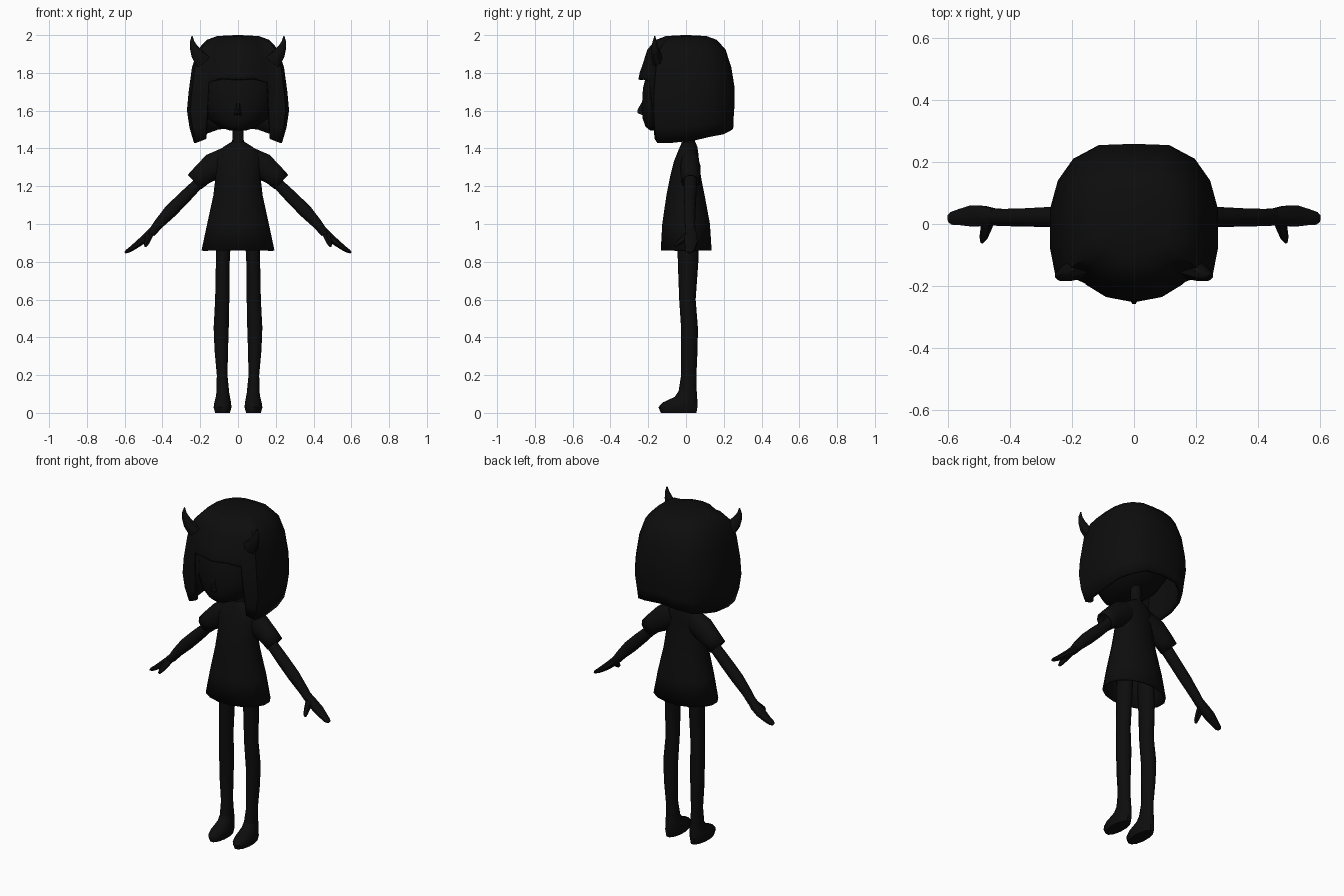
import bpy, bmesh, math
from mathutils import Vector

black = bpy.data.materials.new("black")
black.diffuse_color = (0.004, 0.004, 0.004, 1)


def skin(name, rings, mirror=False, cap_start=True, cap_end=True, thick=0):
    """Join a list of closed point rings into one mesh object."""
    bm = bmesh.new()
    loops = [[bm.verts.new(p) for p in ring] for ring in rings]
    n = len(loops[0])
    for a, b in zip(loops, loops[1:]):
        for i in range(n):
            j = (i + 1) % n
            bm.faces.new((a[i], a[j], b[j], b[i]))
    if cap_start:
        bm.faces.new(loops[0][::-1])
    if cap_end:
        bm.faces.new(loops[-1])
    bmesh.ops.recalc_face_normals(bm, faces=bm.faces)
    me = bpy.data.meshes.new(name)
    bm.to_mesh(me)
    bm.free()
    ob = bpy.data.objects.new(name, me)
    bpy.context.collection.objects.link(ob)
    me.materials.append(black)
    if mirror:
        ob.modifiers.new("mirror", 'MIRROR').use_mirror_merge = False
    if thick:
        m = ob.modifiers.new("thickness", 'SOLIDIFY')
        m.thickness = thick
        m.offset = -1
    return ob


def ellipse(c, u, v, n):
    return [c + u * math.cos(t) + v * math.sin(t)
            for t in (2 * math.pi * (i + .5) / n for i in range(n))]


def stack(name, rows, n, **kw):
    """Horizontal ellipses; row = z, x_min, x_max, y_min, y_max."""
    k = 1 / math.cos(math.pi / n) ** .5
    rings = [ellipse(Vector(((a + b) / 2, (c + d) / 2, z)),
                     Vector(((b - a) / 2 * k, 0, 0)), Vector((0, (d - c) / 2 * k, 0)), n)
             for z, a, b, c, d in rows]
    return skin(name, rings, **kw)


def tube(name, path, n, **kw):
    """Ellipses across a path; point = x, y, z, radius in plane, radius in y."""
    pts = [Vector(p[:3]) for p in path]
    rings = []
    for i, p in enumerate(path):
        t = (pts[min(i + 1, len(pts) - 1)] - pts[max(i - 1, 0)]).normalized()
        u = Vector((0, 1, 0)).cross(t).normalized()
        rings.append(ellipse(pts[i], u * p[3], t.cross(u) * p[4], n))
    return skin(name, rings, **kw)


# Legs and feet
stack("leg", [(.95, .035, .115, -.045, .065), (.8, .043, .118, -.042, .064),
              (.6, .045, .122, -.035, .05), (.45, .048, .13, -.025, .062),
              (.33, .052, .125, -.025, .06), (.2, .055, .113, -.025, .054),
              (.1, .045, .115, -.04, .056)], 10, mirror=True)
stack("foot", [(.13, .05, .112, -.03, .056), (.085, .042, .118, -.06, .06),
               (.055, .036, .126, -.125, .062), (.03, .034, .13, -.148, .062),
               (.0, .042, .122, -.135, .057)], 12, mirror=True)

# Flared dress with open hem
stack("dress", [(.86, -.195, .195, -.135, .137), (1.0, -.165, .165, -.127, .128),
                (1.15, -.132, .132, -.105, .1), (1.25, -.12, .12, -.085, .08),
                (1.33, -.125, .125, -.065, .07), (1.38, -.115, .115, -.045, .065),
                (1.41, -.075, .075, -.032, .06), (1.435, -.035, .035, -.022, .05)],
      16, cap_start=False, thick=.01)

# Sleeves and arms
tube("sleeve", [(.06, .02, 1.34, .07, .045), (.13, .022, 1.305, .075, .055),
                (.19, .024, 1.26, .06, .052), (.23, .024, 1.222, .055, .05)],
     10, mirror=True, cap_end=False, thick=.008)
tube("arm", [(.15, .023, 1.29, .03, .036), (.215, .023, 1.21, .032, .037),
             (.29, .022, 1.135, .037, .034), (.36, .021, 1.065, .038, .031),
             (.42, .021, 1.0, .029, .03), (.46, .023, .95, .023, .029)], 8, mirror=True)

# Hands: flat palm tapering to the fingers, with a thumb
tube("hand", [(.45, .023, .965, .023, .029), (.485, .026, .93, .023, .035),
              (.52, .026, .902, .02, .037), (.56, .022, .872, .015, .028),
              (.587, .018, .855, .011, .022), (.598, .017, .849, .005, .012)], 8, mirror=True)
tube("thumb", [(.47, .01, .94, .022, .02), (.478, -.02, .915, .017, .018),
               (.485, -.045, .895, .013, .013), (.49, -.057, .882, .006, .008)], 6, mirror=True)

# Neck and head
stack("neck", [(1.4, -.045, .045, -.02, .055), (1.45, -.03, .03, -.012, .045),
               (1.56, -.032, .032, -.015, .045)], 10)
stack("head", [(1.495, -.045, .045, -.19, -.08), (1.515, -.1, .1, -.215, .02),
               (1.56, -.165, .165, -.232, .11), (1.63, -.205, .205, -.235, .17),
               (1.72, -.22, .22, -.23, .2), (1.82, -.205, .205, -.205, .2),
               (1.9, -.16, .16, -.16, .16), (1.95, -.08, .08, -.08, .08)], 16)
skin("nose", [[Vector((x, -.228, z)) for x, z in
               ((-.022, 1.575), (.022, 1.575), (.008, 1.655), (-.008, 1.655))],
              [Vector((x, -.258, z)) for x, z in
               ((-.005, 1.588), (.005, 1.588), (.003, 1.603), (-.003, 1.603))]])

# Bobbed hair: each column has an outline point, a bottom height and a bottom scale
half = [(0, -.252, 1.765, 1), (.09, -.235, 1.77, 1), (.155, -.195, 1.75, 1),
        (.182, -.178, 1.45, .93), (.245, -.17, 1.43, .9), (.262, -.08, 1.43, .89),
        (.262, .05, 1.442, .89), (.238, .14, 1.462, .92), (.19, .21, 1.475, .95),
        (.11, .254, 1.5, .97), (0, .258, 1.51, .97)]
columns = half + [(-x, y, z, s) for x, y, z, s in half[-2:0:-1]]
crown = [(.06, 2.0), (.42, 1.995), (.63, 1.975), (.81, 1.925), (.93, 1.83)]
rings = [[Vector((x * s, y * s, z)) for x, y, _, _ in columns] for s, z in crown]
for f, bulge in ((.35, 1.0), (.58, 1.03), (.8, .98), (1, None)):
    rings.append([])
    for x, y, zb, sb in columns:
        s = sb if bulge is None else (bulge if zb < 1.6 else .95 + .05 * f)
        rings[-1].append(Vector((x * s, y * min(s, 1), 1.83 + (zb - 1.83) * f)))
skin("hair", rings, cap_end=False, thick=.02)

# Small curved horns
tube("horn", [(.185, -.145, 1.86, .045, .035), (.218, -.16, 1.9, .034, .026),
              (.234, -.166, 1.935, .023, .018), (.243, -.167, 1.965, .013, .011),
              (.243, -.165, 1.995, .003, .003)], 8, mirror=True)

# Smooth shading with sharp creases kept
for ob in bpy.context.collection.objects:
    ob.select_set(True)
    bpy.context.view_layer.objects.active = ob
bpy.ops.object.shade_smooth_by_angle(angle=math.radians(50))
